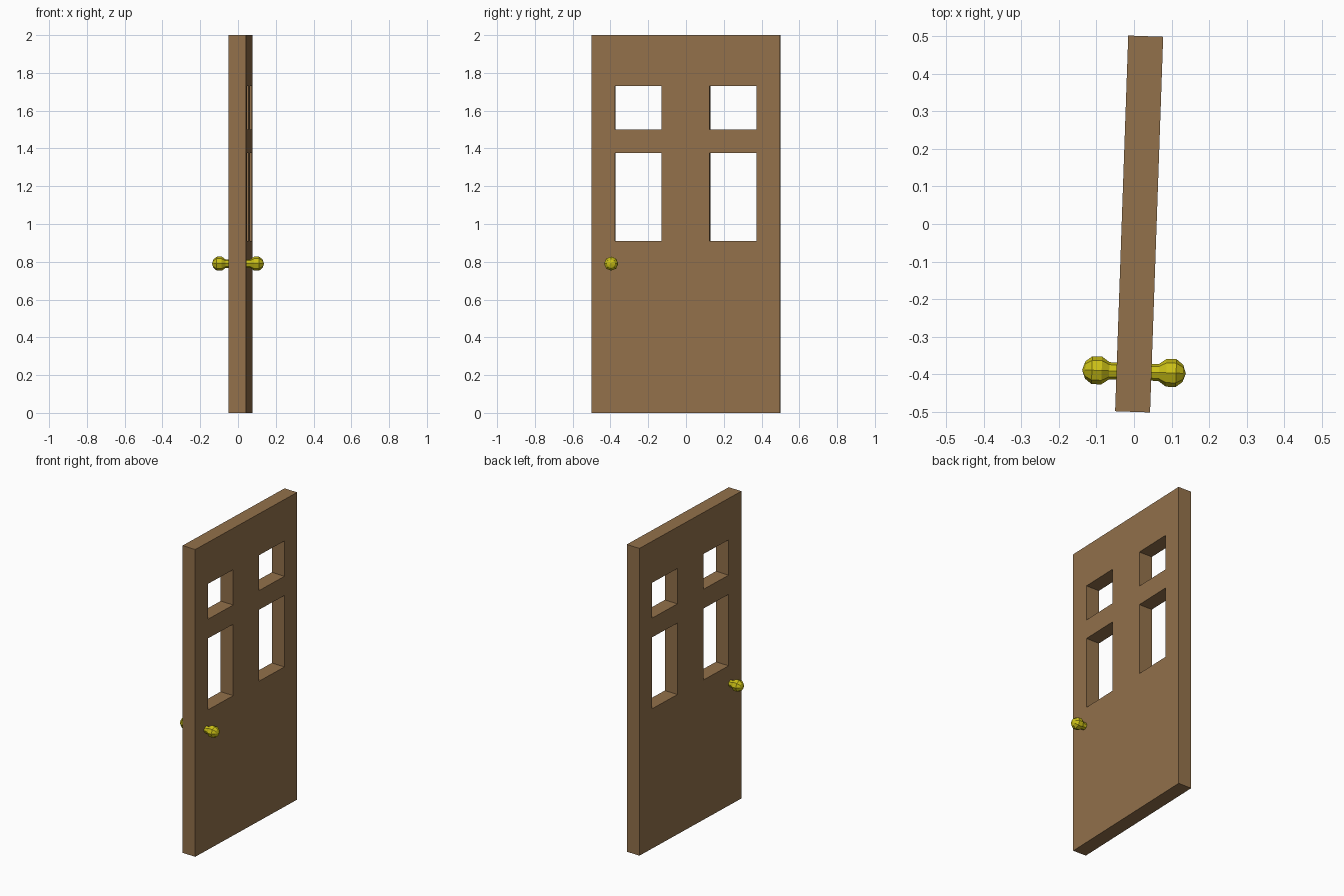
import bpy, bmesh, math
from mathutils import Matrix

if "Cube" in bpy.data.objects:
    bpy.data.objects.remove(bpy.data.objects["Cube"])

# the whole door is swung about 2 degrees around z
SWING = Matrix.Translation((0.0137, 0, 0)) @ Matrix.Rotation(math.radians(-2), 4, 'Z')


def material(name, rgb):
    m = bpy.data.materials.new(name)
    m.diffuse_color = (*rgb, 1)
    m.use_nodes = True
    m.node_tree.nodes["Principled BSDF"].inputs["Base Color"].default_value = m.diffuse_color
    return m


wood = material("brown_wood", (0.29, 0.165, 0.07))
brass = material("yellow_brass", (0.60, 0.53, 0.008))


def finish(bm, name, mat):
    bmesh.ops.recalc_face_normals(bm, faces=bm.faces[:])
    bm.transform(SWING)
    me = bpy.data.meshes.new(name)
    bm.to_mesh(me)
    bm.free()
    me.materials.append(mat)
    ob = bpy.data.objects.new(name, me)
    bpy.context.collection.objects.link(ob)
    return ob


# door panel: grid of cells with the window cells left open, then thickened
T = 0.093
ys = [-0.5, -0.375, -0.127, 0.127, 0.375, 0.5]
zs = [0, 0.91, 1.375, 1.5, 1.73, 2.0]
bm = bmesh.new()
grid = [[bm.verts.new((-T / 2, y, z)) for z in zs] for y in ys]
for i in range(5):
    for j in range(5):
        if i in (1, 3) and j in (1, 3):
            continue
        bm.faces.new((grid[i][j], grid[i + 1][j], grid[i + 1][j + 1], grid[i][j + 1]))
ext = bmesh.ops.extrude_face_region(bm, geom=bm.faces[:], use_keep_orig=True)
bmesh.ops.translate(bm, vec=(T, 0, 0),
                    verts=[g for g in ext["geom"] if isinstance(g, bmesh.types.BMVert)])
bmesh.ops.recalc_face_normals(bm, faces=bm.faces[:])
# merge flat cells into clean faces
bmesh.ops.dissolve_limit(bm, angle_limit=0.01, verts=bm.verts[:], edges=bm.edges[:])
finish(bm, "door_panel", wood)

# door knobs: low-poly lathed profile (distance from door centre, radius)
PROFILE = [(0.04, 0.022), (0.066, 0.023), (0.086, 0.037), (0.112, 0.037), (0.130, 0.023)]
SIDES = 8


def knob(name, side):
    bm = bmesh.new()
    rings = []
    for d, r in PROFILE:
        rings.append([bm.verts.new((side * d, -0.393 + r * math.cos(a), 0.79 + r * math.sin(a)))
                      for a in (2 * math.pi * k / SIDES for k in range(SIDES))])
    for a, b in zip(rings, rings[1:]):
        for k in range(SIDES):
            n = (k + 1) % SIDES
            bm.faces.new((a[k], a[n], b[n], b[k]))
    tip = bm.verts.new((side * 0.138, -0.393, 0.79))
    for k in range(SIDES):
        bm.faces.new((rings[-1][k], rings[-1][(k + 1) % SIDES], tip))
    bm.faces.new(rings[0])
    finish(bm, name, brass)


knob("outer_knob", 1)
knob("inner_knob", -1)
